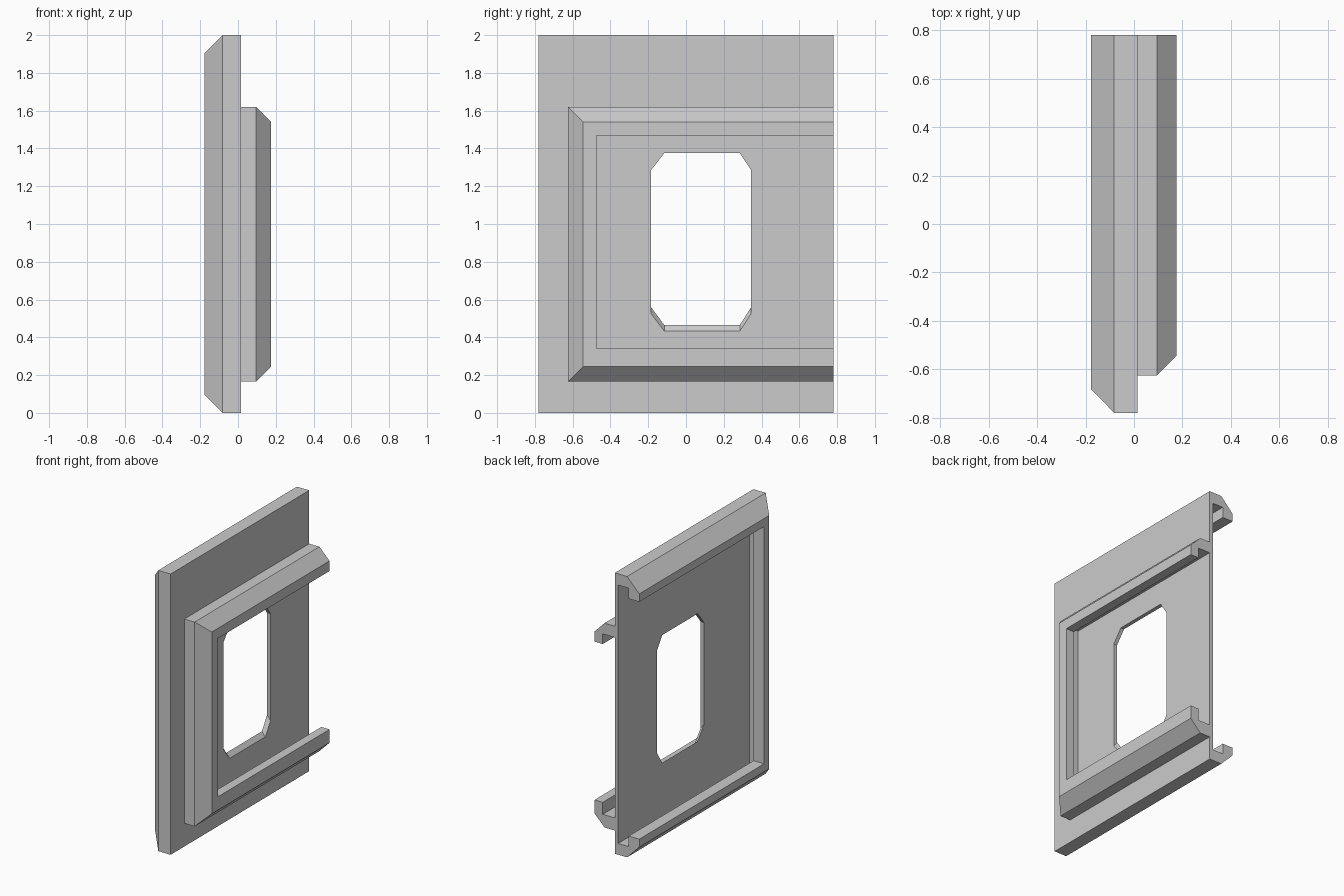
import bpy
import bmesh

cube = bpy.data.objects.get("Cube")
if cube:
    bpy.data.objects.remove(cube)

grey = bpy.data.materials.new("plain_grey")
grey.use_nodes = True
colour = (0.6, 0.6, 0.6, 1)
grey.diffuse_color = colour
grey.node_tree.nodes["Principled BSDF"].inputs["Base Color"].default_value = colour

END = 0.78               # open end of both frames
BACK, FRONT = -0.012, 0.015   # plate surfaces


def finish(name, bm):
    bmesh.ops.recalc_face_normals(bm, faces=bm.faces)
    mesh = bpy.data.meshes.new(name)
    bm.to_mesh(mesh)
    bm.free()
    mesh.materials.append(grey)
    obj = bpy.data.objects.new(name, mesh)
    bpy.context.collection.objects.link(obj)
    return obj


def channel_frame(name, side, bottom, top, profile):
    """Sweep a hooked section round three sides with mitred corners.
    Profile points are (x, inset from top and side, inset from bottom)."""
    bm = bmesh.new()
    stations = [
        [(x, END, top - d) for x, d, b in profile],
        [(x, side + d, top - d) for x, d, b in profile],
        [(x, side + d, bottom + b) for x, d, b in profile],
        [(x, END, bottom + b) for x, d, b in profile],
    ]
    rings = [[bm.verts.new(p) for p in s] for s in stations]
    n = len(profile)
    for a, c in zip(rings, rings[1:]):
        for i in range(n):
            j = (i + 1) % n
            bm.faces.new((a[i], a[j], c[j], c[i]))
    bm.faces.new(rings[0])
    bm.faces.new(rings[-1])
    return finish(name, bm)


def window_loop(z_low, z_shoulder):
    """Opening with four clipped corners."""
    return [(-0.115, z_low), (0.285, z_low), (0.345, z_shoulder), (0.345, 1.285),
            (0.285, 1.375), (-0.115, 1.375), (-0.185, 1.285), (-0.185, z_shoulder)]


def pierced_plate(name):
    bm = bmesh.new()
    outline = [(-END, 0), (END, 0), (END, 2), (-END, 2)]
    sides = []
    # The sill slopes down towards the front surface
    for x, opening in ((BACK, window_loop(0.465, 0.56)), (FRONT, window_loop(0.433, 0.525))):
        loops, edges = [], []
        for pts in (outline, opening):
            vs = [bm.verts.new((x, y, z)) for y, z in pts]
            edges += [bm.edges.new((vs[i], vs[i - 1])) for i in range(len(vs))]
            loops.append(vs)
        bmesh.ops.triangle_fill(bm, edges=edges, use_beauty=True)
        sides.append(loops)
    # Rim and window reveal
    for a, c in zip(*sides):
        for i in range(len(a)):
            bm.faces.new((a[i - 1], a[i], c[i], c[i - 1]))
    return finish(name, bm)


pierced_plate("window_plate")

# Large hooked frame behind the plate
channel_frame("rear_channel_frame", -END, 0, 2, [
    (BACK, 0, 0), (-0.082, 0, 0), (-0.178, 0.098, 0.098), (-0.178, 0.155, 0.155),
    (-0.095, 0.155, 0.155), (-0.095, 0.08, 0.08), (BACK, 0.08, 0.08)])

# Smaller hooked frame on the other surface
channel_frame("front_channel_frame", -0.625, 0.165, 1.62, [
    (FRONT, 0, 0), (0.096, 0, 0), (0.175, 0.08, 0.08), (0.175, 0.152, 0.175),
    (0.11, 0.152, 0.175), (0.11, 0.08, 0.09), (FRONT, 0.08, 0.09)])
